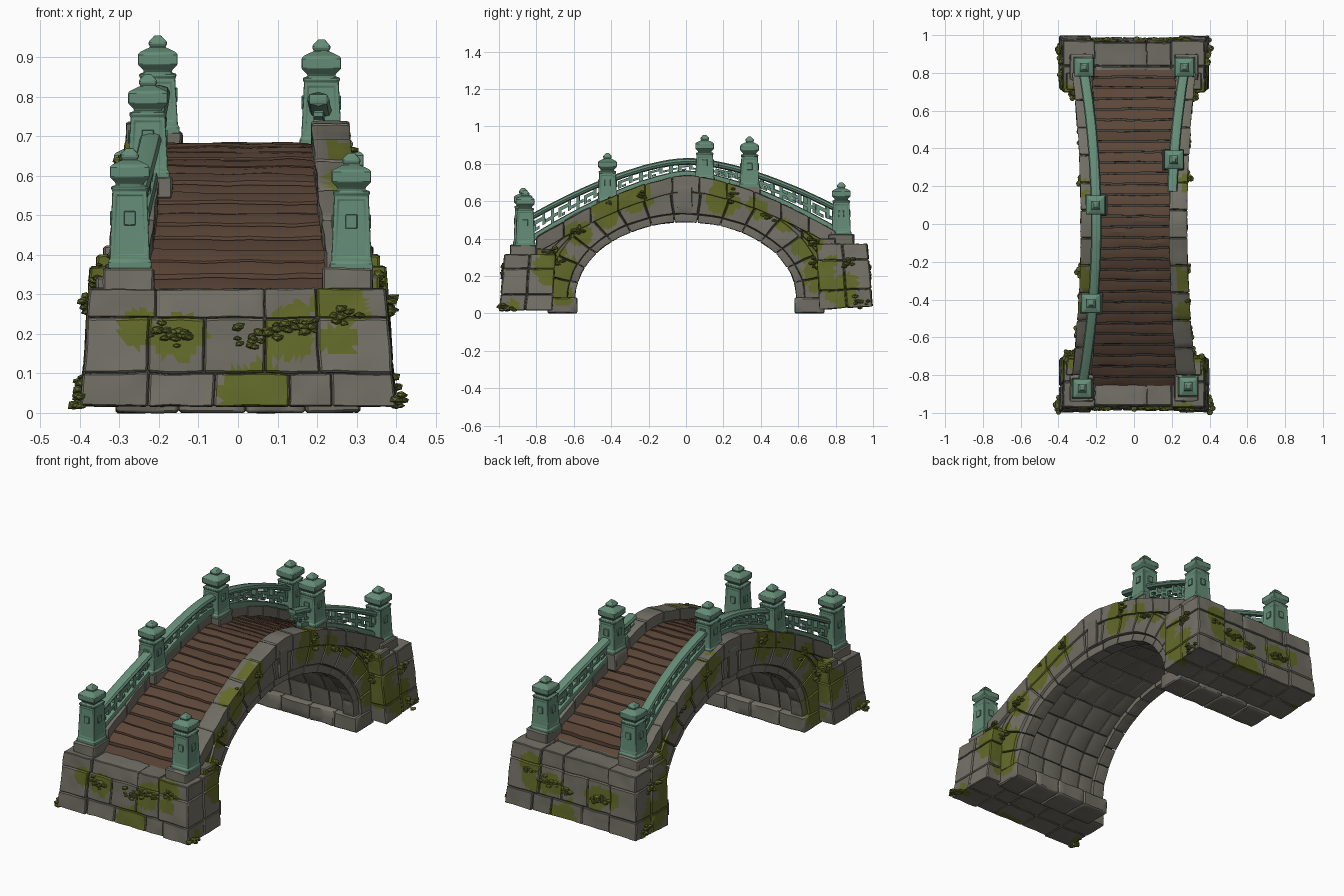
import bpy, bmesh, math, random
from mathutils import Vector, noise

if "Cube" in bpy.data.objects:
    bpy.data.objects.remove(bpy.data.objects["Cube"])
random.seed(4)

COLOURS = {"stone": (.158, .152, .123), "worn stone": (.176, .169, .138), "mortar": (.055, .052, .042),
           "moss": (.125, .145, .022), "leaf": (.1, .12, .02), "wood": (.108, .062, .04),
           "dark wood": (.092, .052, .034), "patina": (.13, .265, .185)}
MATS = []
for name, rgb in COLOURS.items():
    m = bpy.data.materials.new(name)
    m.use_nodes = True
    m.diffuse_color = (*rgb, 1)
    bsdf = m.node_tree.nodes["Principled BSDF"]
    bsdf.inputs["Base Color"].default_value = (*rgb, 1)
    bsdf.inputs["Roughness"].default_value = .85
    MATS.append(m)
STONE, WORN, MORTAR, MOSS, LEAF, WOOD, DARKWOOD, PATINA = range(8)


# Shape of the bridge
def deck(y): return .68 + .02 * y - .44 * abs(y) ** 1.5
def outer(y): return .274 + .07 * y * y
def inner(y): return .187 + .06 * y * y
def rail_x(y): return .2 + .1 * y * y
def rail_top(y): return deck(y) + .15 + .06 * abs(y)
def ring_top(y): return .08 + .567 * math.sqrt(max(0, 1 - (y / .75) ** 2))


# Moss patches: centre and radius; side patches are mirrored in x
SIDE_MOSS = [(.33, -.7, .24, .13), (.3, -.66, .09, .07), (.29, -.58, .43, .08), (.28, -.42, .55, .09),
             (.28, -.27, .62, .1), (.28, .2, .62, .1), (.28, .38, .56, .07), (.29, .52, .47, .05),
             (.31, .66, .36, .1), (.33, .72, .22, .12), (.38, .83, .12, .1), (.4, -.93, .03, .05)]
END_MOSS = [(-.15, .2, .07), (-.25, .22, .05), (.13, .2, .07), (.26, .28, .07), (.25, .19, .05), (.04, .05, .085)]


def mossy(p):
    wobble = .38 * noise.noise(p * 13) + .22 * noise.noise(p * 29)
    for x, y, z, r in SIDE_MOSS:
        if abs(p.x) > .225 and abs(p.y) < .955 and \
                (Vector((abs(p.x), p.y, p.z)) - Vector((x, y, z))).length / r + wobble < .93:
            return True
    for x, z, r in END_MOSS:
        if abs(p.y) > .95 and math.hypot(p.x - x, p.z - z) / r + wobble < .97:
            return True
    return False


def finish(bm, name, angle=35, paint=False):
    bmesh.ops.recalc_face_normals(bm, faces=bm.faces)
    if paint:
        bmesh.ops.triangulate(bm, faces=bm.faces, quad_method='SHORT_EDGE')
        for f in bm.faces:
            if f.material_index in (STONE, WORN) and mossy(f.calc_center_median()):
                f.material_index = MOSS
    me = bpy.data.meshes.new(name)
    bm.to_mesh(me)
    bm.free()
    for m in MATS:
        me.materials.append(m)
    ob = bpy.data.objects.new(name, me)
    bpy.context.collection.objects.link(ob)
    bpy.ops.object.select_all(action='DESELECT')
    ob.select_set(True)
    bpy.context.view_layer.objects.active = ob
    bpy.ops.object.shade_smooth_by_angle(angle=math.radians(angle))
    return ob


def ticks(n):
    if n < 4:
        return [i / n for i in range(n + 1)]
    e = .3 / n
    return [0] + [e + (1 - 2 * e) * i / (n - 2) for i in range(n - 1)] + [1]


def brick(bm, f, u, v, w, mat=None, n=(7, 6, 4), gap=.0008, soft=.0028, rough=.004, us=1, vs=1):
    """Chamfered block whose box coordinates are bent by f(u, v, w)."""
    mat = random.choice((STONE, STONE, WORN)) if mat is None else mat
    T, unit, verts = [ticks(k) for k in n], (us, vs, 1), {}
    for i in range(n[0] + 1):
        for j in range(n[1] + 1):
            for k in range(n[2] + 1):
                idx = (i, j, k)
                ends = [idx[a] in (0, n[a]) for a in range(3)]
                if not any(ends):
                    continue
                c = []
                for a, (lo, hi) in enumerate((u, v, w)):
                    g = gap * unit[a]
                    t = lo + g + T[a][idx[a]] * (hi - lo - 2 * g)
                    if sum(ends) > 1 and ends[a]:
                        t += soft * unit[a] * (1 if idx[a] == 0 else -1)
                    c.append(t)
                p = Vector(f(*c))
                verts[idx] = bm.verts.new(p + rough * noise.noise_vector(p * 14))
    for a in range(3):
        b, c = [q for q in range(3) if q != a]
        for side in (0, n[a]):
            for i in range(n[b]):
                for j in range(n[c]):
                    quad = []
                    for di, dj in ((0, 0), (1, 0), (1, 1), (0, 1)):
                        idx = [0, 0, 0]
                        idx[a], idx[b], idx[c] = side, i + di, j + dj
                        quad.append(verts[tuple(idx)])
                    bm.faces.new(quad).material_index = mat


def plain(x, y, z): return x, y, z
def arch(th, s, x):
    return x, -(.59 + s) * math.cos(th), .08 + (.407 + s) * math.sin(th)
def pairs(seq): return list(zip(seq, seq[1:]))


# Arch rings with an inner lip, keystones and vault lining
bm = bmesh.new()
N = 15
for s in (-1, 1):
    def ring(t, r, d, s=s):
        x, y, z = arch(t, r, 0)
        return s * (outer(y) - d), y, z
    for th in pairs([math.pi * i / N for i in range(N + 1)]):
        brick(bm, ring, th, (.042, .162), (0, .08), us=1.6, n=(8, 7, 3))
        brick(bm, ring, th, (0, .044), (.008, .08), us=1.6, n=(5, 2, 3), soft=.002)
    brick(bm, lambda y, z, x, s=s: (s * x, y, z), (-.045, .035), (.53, .69), (.24, .284))
finish(bm, "arch_rings", paint=True)

bm = bmesh.new()
for th in pairs([math.pi * i / 13 for i in range(14)]):
    shift = random.uniform(-.03, .03)
    for x in pairs([-.24, -.12 + shift, shift, .12 + shift, .24]):
        brick(bm, arch, th, (.024, .06), x, us=1.6, n=(4, 1, 4), soft=.002)
finish(bm, "vault_lining")

# Dark core behind the joints
bm = bmesh.new()
def core(th, t, k):
    x, y, z = arch(th, .04, 0)
    y2 = -.74 * math.cos(th)
    return k * (outer(y2) - .025), y + (y2 - y) * t, z + (deck(y2) - .022 - z) * t
brick(bm, core, (0, math.pi), (0, 1), (-1, 1), MORTAR, n=(40, 2, 2), gap=0, soft=0, rough=0)
finish(bm, "mortar_core")

# Spandrel walls
bm = bmesh.new()
for s in (-1, 1):
    for e in (-1, 1):
        def wall(y, t, x, s=s, e=e):
            lo = ring_top(y) - .015
            return s * (outer(y) - x), e * y, lo + (deck(e * y) - lo) * t
        for k, y in enumerate(pairs([.04, .2, .36, .5, .62, .76])):
            rows = [0, 1] if k < 3 else [0, .5, 1] if k < 4 else [0, .35, .68, 1]
            for t in pairs(rows):
                brick(bm, wall, y, t, (.01, .06), vs=5, n=(7, 5, 2))
finish(bm, "spandrel_walls", paint=True)

# Parapet coping
bm = bmesh.new()
for s in (-1, 1):
    def cope(y, h, t, s=s):
        return s * (inner(y) + t * (outer(y) + .008 - inner(y))), y, deck(y) + h
    for y in pairs([-.8 + 1.6 * i / 11 for i in range(12)]):
        brick(bm, cope, y, (-.03, .06 + random.uniform(-.004, .004)), (0, 1), n=(8, 5, 5))
finish(bm, "parapet_coping", paint=True)

# End piers with courses, imposts and corner plinths
ROWS = [((.016, .1), (-.4, -.23, -.06, .13, .24, .4)), ((.1, .24), (-.4, -.235, -.09, .07, .21, .4)),
        ((.24, .315), (-.4, -.22, .07, .21, .4))]
for e, name, H in ((-1, "front_pier", .315), (1, "back_pier", .372)):
    bm = bmesh.new()
    def taper(x, y, z, e=e, H=H):
        lift = .02 * (1 - z / .315) * max(0, y - .7) / .3 if e > 0 else 0
        return x * (1 - .2 * z), e * y * (1 - .09 * z), z * H / .315 + lift
    def mirrored(s):
        return lambda x, y, z: (s * x, e * y, z)
    for z, xs in ROWS:
        for x in pairs(xs):
            corner = max(abs(x[0]), abs(x[1])) > .3
            for y in ((.715, .86), (.86, 1 if corner else .99)):
                brick(bm, taper, x, y, z, n=(11, 7, 8))
    brick(bm, taper, (-.385, .385), (.73, .978), (.025, .3), MORTAR, n=(1, 1, 1), rough=0)
    for x in pairs([-.31, -.15, .02, .17, .31]):
        brick(bm, mirrored(1), x, (.582, .74), (0, .085))
    py = .87 if e < 0 else .83
    for s in (-1, 1):
        brick(bm, mirrored(s), (.212, .342), (py - .07, py + .07), (H - .01, H + .052))
        brick(bm, mirrored(s), (.22, .36), (.71, .8), (H - .04, H + .03))
    finish(bm, name, paint=True)

# Plank deck
bm = bmesh.new()
def board(x, y, h): return x * inner(y), y, deck(y) + h
for y in pairs([-.865 + 1.7 * i / 30 for i in range(31)]):
    brick(bm, board, (-1.02, 1.02), y, (-.025, .006 + random.uniform(-.004, .004)),
          random.choice((WOOD, WOOD, DARKWOOD)), n=(9, 2, 1), us=3, gap=.0015, soft=.003, rough=.006)
brick(bm, board, (-1, 1), (-.86, .83), (-.04, -.012), MORTAR, n=(1, 30, 1), rough=0)
finish(bm, "plank_deck", 20)

# Posts: x, y, foot height, top height
POSTS = [(-.274, -.87, .365, .67), (-.228, -.42, .59, .857), (-.203, .1, .705, .955), (-.264, .83, .415, .70),
         (.287, -.86, .36, .658), (.211, .34, .675, .945), (.268, .83, .415, .70)]
CAP = [(.044, -.108), (.047, -.104), (.047, -.097), (.035, -.093), (.036, -.088), (.05, -.074), (.05, -.047),
       (.045, -.042), (.027, -.033), (.019, -.03), (.023, -.022), (.023, -.016), (.011, -.003), (.009, 0)]
for k, (x, y, foot, top) in enumerate(POSTS):
    bm = bmesh.new()
    prof = [(.055, foot), (.055, foot + .018), (.051, foot + .023)] + [(r, top + z) for r, z in CAP]
    rings = [[bm.verts.new((x + a * r, y + b * r, z)) for a, b in ((-1, -1), (1, -1), (1, 1), (-1, 1))] for r, z in prof]
    body = []
    for i, (lo, hi) in enumerate(pairs(rings)):
        for j in range(4):
            f = bm.faces.new((lo[j], lo[(j + 1) % 4], hi[(j + 1) % 4], hi[j]))
            if i == 2:
                body.append(f)
    for end in (rings[0], rings[-1]):
        bm.faces.new(end)
    bmesh.ops.recalc_face_normals(bm, faces=bm.faces)
    # Sunken panel on each face
    bmesh.ops.inset_individual(bm, faces=body, thickness=.014, depth=0)
    bmesh.ops.inset_individual(bm, faces=body, thickness=.003, depth=-.003)
    for f in bm.faces:
        f.material_index = PATINA
    # Small raised square ornament on each face
    mid = (foot + top - .09) / 2 + .02
    for a, b in ((1, 0), (-1, 0), (0, 1), (0, -1)):
        cx, cy = x + a * .046, y + b * .046
        hx, hy = (.004, .015) if a else (.015, .004)
        brick(bm, plain, (cx - hx, cx + hx), (cy - hy, cy + hy), (mid - .018, mid + .018), PATINA,
              n=(1, 1, 1), gap=0, soft=0, rough=0)
    ob = finish(bm, f"post_{k + 1}", 15)
    bev = ob.modifiers.new("soft_edges", 'BEVEL')
    bev.width, bev.segments = .002, 1
    if abs(y) < .6:
        bm = bmesh.new()
        px = x * .97
        brick(bm, plain, (px - .057, px + .057), (y - .058, y + .058), (deck(y) - .01, foot + .008))
        finish(bm, f"post_plinth_{k + 1}")

# Railings: two rails and a fretwork pattern between them
def railing(name, s, y0, y1, broken=False):
    bm = bmesh.new()
    def bar(y, h, d): return s * (rail_x(y) + d), y, rail_top(y) + h
    def low(y, h, d): return s * (rail_x(y) + d), y, deck(y) + h
    def fret(y, t, d):
        a, b = deck(y) + .08, rail_top(y) - .03
        return s * (rail_x(y) + d), y, a + (b - a) * t
    opts = dict(gap=0, rough=.001)
    brick(bm, bar, (y0, y1), (-.036, 0), (-.028, .028), PATINA, n=(16, 2, 2), soft=.006, **opts)
    brick(bm, low, (y0 + (.06 if broken else 0), y1), (.045, .085), (-.02, .02), PATINA, n=(16, 2, 2), soft=.004, **opts)
    cells = max(1, round((y1 - y0) / .16))
    for a, b in pairs([y0 + (y1 - y0) * i / cells for i in range(cells + 1)]):
        def piece(p, q, t0, t1):
            L = b - a
            brick(bm, fret, (a + p * L, a + q * L), (t0, t1), (-.013, .013), PATINA, n=(3, 1, 1), soft=.001, **opts)
        piece(.93, 1.07, 0, 1)
        piece(.22, .72, .55, .8)
        piece(.22, .36, .15, .8)
        piece(.6, .72, .25, 1)
        piece(.36, .5, .15, .35)
        piece(0, .22, .35, .58)
        piece(.72, 1, .3, .52)
    finish(bm, name)

railing("left_rail_front", -1, -.85, -.44)
railing("left_rail_middle", -1, -.4, .08)
railing("left_rail_back", -1, .12, .81)
railing("right_rail_back", 1, .36, .81)
railing("right_rail_broken", 1, .17, .32, True)

# Leafy moss clumps
bm = bmesh.new()
CLUMPS = [(.405, -.95, .03), (.355, -.72, .33), (.315, -.69, .27), (.3, -.58, .45), (.282, -.4, .58), (.282, -.24, .63),
          (.282, .24, .63), (.285, .45, .52), (.315, .69, .38), (.33, .7, .27), (.385, .85, .27), (.395, .93, .07)]
spots = [(s * x, y, z) for x, y, z in CLUMPS for s in (-1, 1)]
spots += [(x, e * .972, z) for e in (-1, 1) for x, z in ((-.18, .2), (-.13, .19), (.11, .21), (.17, .22), (.27, .25), (.03, .19))]
for spot in spots:
    for i in range(10):
        side = abs(spot[1]) < .97
        p = Vector(spot) + Vector([random.gauss(0, a) for a in ((.006, .02, .014) if side else (.022, .003, .011))])
        p.z = max(p.z, .018)
        leaf = bmesh.ops.create_icosphere(bm, subdivisions=1, radius=random.uniform(.011, .019))["verts"]
        squash = random.uniform(.45, .7)
        for v in leaf:
            v.co = p + Vector((v.co.x, v.co.y, v.co.z * squash + v.co.x * random.uniform(-.3, .3)))
        for f in {f for v in leaf for f in v.link_faces}:
            f.material_index = MOSS if i % 3 == 0 else LEAF
finish(bm, "moss_clumps", 30)
